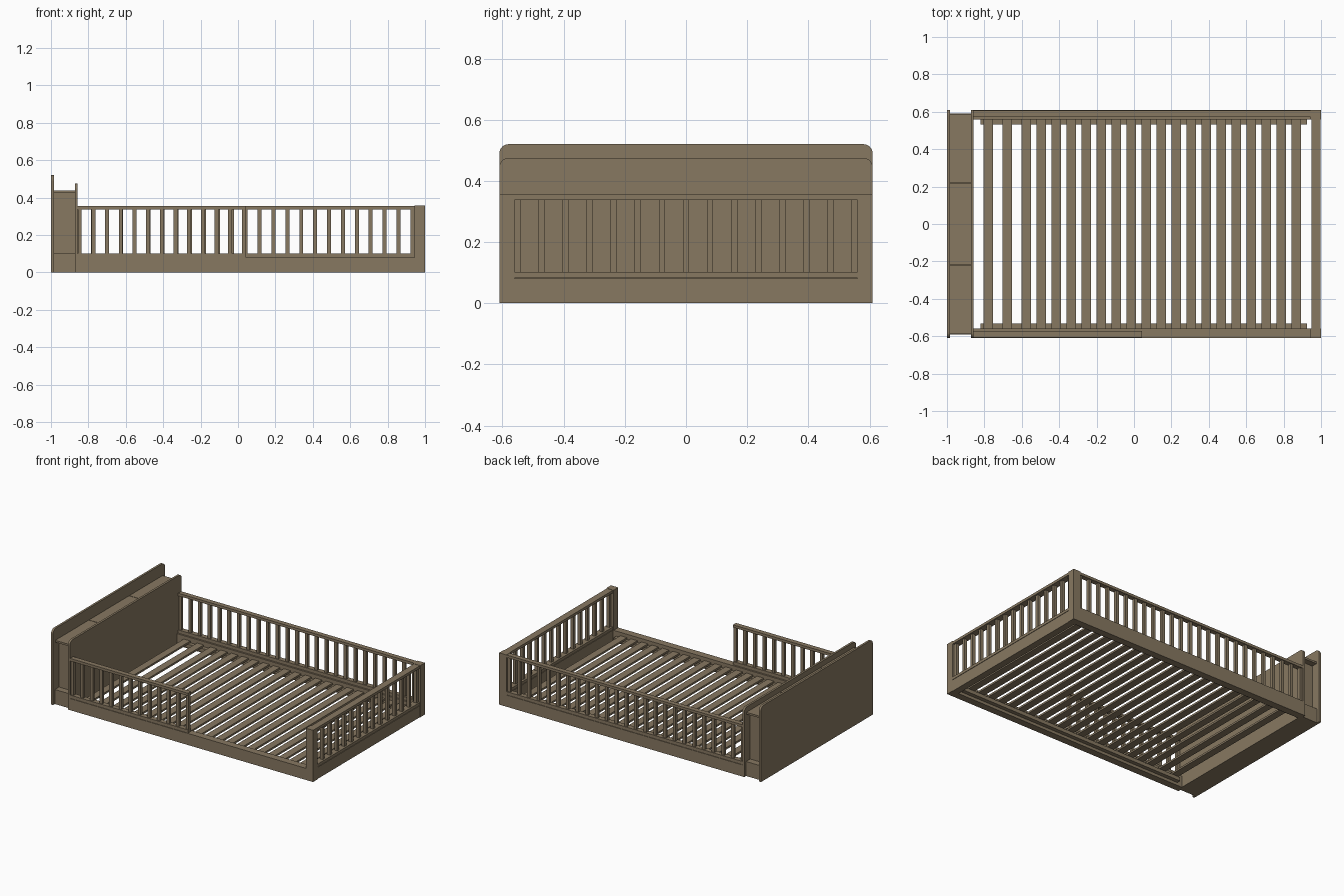
import bpy, bmesh
from mathutils import Vector

cube = bpy.data.objects.get("Cube")
if cube:
    bpy.data.objects.remove(cube, do_unlink=True)

wood = bpy.data.materials.new("warm_brown_wood")
wood.use_nodes = True
COLOUR = (0.242, 0.188, 0.12, 1)
wood.diffuse_color = COLOUR
wood.node_tree.nodes["Principled BSDF"].inputs["Base Color"].default_value = COLOUR


def boxes(name, spans):
    """One object made of boxes, each given as x, y and z spans."""
    bm = bmesh.new()
    for span in spans:
        lo, hi = Vector(s[0] for s in span), Vector(s[1] for s in span)
        verts = bmesh.ops.create_cube(bm, size=1)["verts"]
        for v in verts:
            v.co = Vector((lo[i] + hi[i]) / 2 + v.co[i] * (hi[i] - lo[i]) for i in range(3))
    mesh = bpy.data.meshes.new(name)
    bm.to_mesh(mesh)
    bm.free()
    mesh.materials.append(wood)
    obj = bpy.data.objects.new(name, mesh)
    bpy.context.collection.objects.link(obj)
    return obj


def span(centre, width):
    return (centre - width / 2, centre + width / 2)


def spread(first, last, count):
    return [first + (last - first) * i / (count - 1) for i in range(count)]


def mirrored(lo, hi):
    return [(lo, hi), (-hi, -lo)]


def rounded_panel(name, x, height):
    """Upright board across the bed with rounded top corners."""
    obj = boxes(name, [(x, (-0.61, 0.61), (0, height))])
    bm = bmesh.new()
    bm.from_mesh(obj.data)
    corners = [e for e in bm.edges if all(v.co.z > height - 0.01 for v in e.verts)
               and abs(e.verts[0].co.x - e.verts[1].co.x) > 0.005]
    bmesh.ops.bevel(bm, geom=corners, offset=0.03, segments=6, profile=0.5, affect="EDGES")
    bm.to_mesh(obj.data)
    bm.free()


# Headboard with storage box
rounded_panel("headboard_back_panel", (-1, -0.985), 0.52)
rounded_panel("headboard_front_panel", (-0.872, -0.857), 0.475)
inner = (-0.985, -0.872)
boxes("headboard_plinth", [(inner, (-0.59, 0.59), (0, 0.1))])
boxes("headboard_end_panels", [(inner, y, (0.1, 0.425)) for y in mirrored(0.53, 0.545)])
lid_edges = [-0.588, -0.22, 0.22, 0.588]
boxes("headboard_lids", [(inner, (a + 0.002, b - 0.002), (0.425, 0.438))
                         for a, b in zip(lid_edges, lid_edges[1:])])

# Base frame and footboard
boxes("side_base_rails", [((-0.857, 0.945), y, (0, 0.08)) for y in mirrored(0.56, 0.61)])
boxes("foot_posts", [((0.945, 1), y, (0, 0.357)) for y in mirrored(0.56, 0.61)])
boxes("foot_base_rail", [((0.95, 0.997), (-0.56, 0.56), (0, 0.08))])
boxes("foot_guard_rails", [((0.95, 0.997), (-0.56, 0.56), z)
                           for z in ((0.083, 0.102), (0.337, 0.355))])
boxes("foot_guard_bars", [(span(0.974, 0.022), span(y, 0.021), (0.102, 0.337))
                          for y in spread(-0.55, 0.55, 15)])


# Side guards: full length at the back, half length at the front
def side_guard(name, x, y, bars):
    boxes(name + "_rails", [(x, span(y, 0.034), z) for z in ((0.08, 0.102), (0.337, 0.355))])
    boxes(name + "_bars", [(span(b, 0.021), span(y, 0.02), (0.102, 0.337)) for b in bars])


side_guard("back_guard", (-0.857, 0.945), 0.589, spread(-0.849, 0.932, 25))
side_guard("front_guard", (-0.857, 0.042), -0.589, spread(-0.846, 0.031, 13))

# Slatted bed base on two ledgers
boxes("slat_ledgers", [((-0.82, 0.925), y, (0.02, 0.045)) for y in mirrored(0.533, 0.56)])
slat_places = [-0.78, -0.678] + spread(-0.577, 0.867, 19)
boxes("mattress_slats", [(span(x, 0.05), (-0.558, 0.558), (0.045, 0.058))
                         for x in slat_places])
